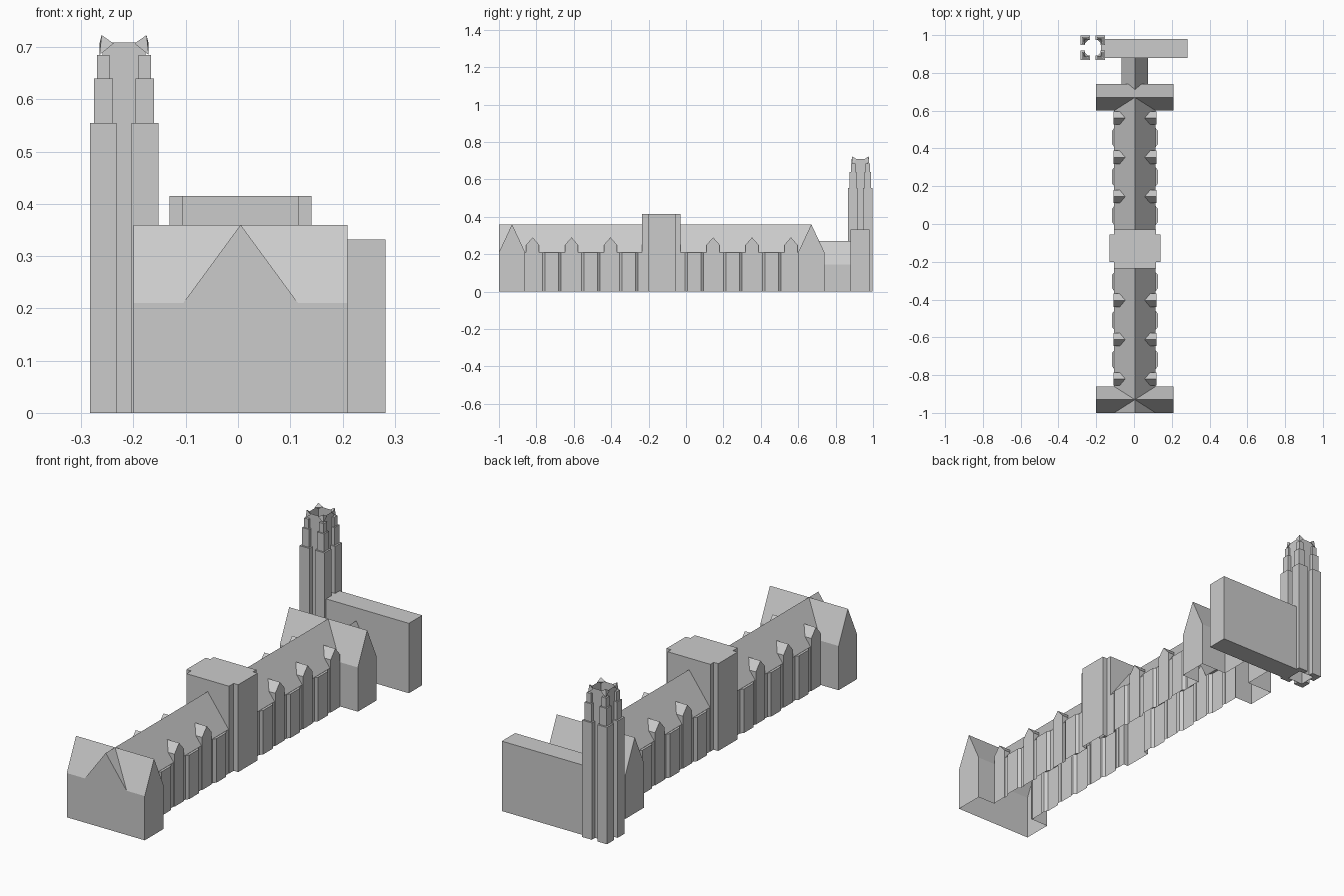
import bpy, bmesh
from mathutils import Vector

if "Cube" in bpy.data.objects:
    bpy.data.objects.remove(bpy.data.objects["Cube"])

CX = 0.005            # centre line of the long range
TX, TY = -0.218, 0.9325   # tower centre


def prism(name, pts, axis, a, b):
    """Extrude a 2D profile between a and b along x (y,z), y (x,z) or z (x,y)."""
    def place(p, t):
        return {'x': (t, p[0], p[1]), 'y': (p[0], t, p[1]), 'z': (p[0], p[1], t)}[axis]
    bm = bmesh.new()
    lo = [bm.verts.new(place(p, a)) for p in pts]
    hi = [bm.verts.new(place(p, b)) for p in pts]
    n = len(pts)
    bm.faces.new(lo)
    bm.faces.new(hi)
    for i in range(n):
        bm.faces.new((lo[i], lo[(i + 1) % n], hi[(i + 1) % n], hi[i]))
    bmesh.ops.recalc_face_normals(bm, faces=bm.faces)
    return finish(name, bm)


def finish(name, bm):
    me = bpy.data.meshes.new(name)
    bm.to_mesh(me)
    bm.free()
    ob = bpy.data.objects.new(name, me)
    bpy.context.scene.collection.objects.link(ob)
    return ob


def box(name, x0, x1, y0, y1, z1):
    return prism(name, [(x0, y0), (x1, y0), (x1, y1), (x0, y1)], 'z', 0, z1)


def house(c, w, eave, ridge):
    """Gabled wall-and-roof profile."""
    return [(c - w, 0), (c + w, 0), (c + w, eave), (c, ridge), (c - w, eave)]


# Long range with a gable flush with the front
hall = prism("long_hall", house(CX, 0.11, 0.21, 0.36), 'y', -1, 0.67)
parts = []

# Cross wings at both ends
for y in (-0.93, 0.67):
    parts.append(prism("cross_wing", house(y, 0.07, 0.21, 0.36), 'x', -0.2, 0.21))

# Central block, cross shaped in plan
parts.append(box("central_block", CX - 0.112, CX + 0.112, -0.235, -0.03, 0.415))
parts.append(box("central_block_sides", CX - 0.136, CX + 0.136, -0.2, -0.055, 0.415))

# Dormers and canted bays, each running through to both sides
for base in (-0.82, 0.145):
    for i in range(3):
        y = base + 0.208 * i
        parts.append(prism("dormer_bay", house(y, 0.035, 0.25, 0.29), 'x', CX - 0.114, CX + 0.114))
for y in (-0.718, -0.51, -0.305, 0.045, 0.25, 0.458):
    half = [(0.108, -0.052), (0.121, -0.036), (0.121, 0.036), (0.108, 0.052)]
    plan = [(CX + x, y + d) for x, d in half] + [(CX - x, y - d) for x, d in half]
    parts.append(prism("canted_bay", plan, 'z', 0, 0.209))

# Low link to the rear block
parts.append(prism("rear_link", house(CX, 0.07, 0.145, 0.27), 'y', 0.69, 0.88))

# Join everything into one shell, then open its underside
operands = bpy.data.collections.new("join_parts")
bpy.context.scene.collection.children.link(operands)
for p in parts:
    bpy.context.scene.collection.objects.unlink(p)
    operands.objects.link(p)
mod = hall.modifiers.new("join", 'BOOLEAN')
mod.operation, mod.solver = 'UNION', 'EXACT'
mod.operand_type, mod.collection = 'COLLECTION', operands
dg = bpy.context.evaluated_depsgraph_get()
joined = bpy.data.meshes.new_from_object(hall.evaluated_get(dg))
hall.modifiers.clear()
hall.data = joined
for p in parts:
    bpy.data.objects.remove(p)
bpy.data.collections.remove(operands)
bm = bmesh.new()
bm.from_mesh(joined)
under = [f for f in bm.faces if all(v.co.z < 1e-4 for v in f.verts)]
bmesh.ops.delete(bm, geom=under, context='FACES')
bm.to_mesh(joined)
bm.free()

# Rear block
box("rear_block", TX + 0.042, 0.282, 0.88, 0.98, 0.332)

# Tower shaft: open tube
C = 0.041
bm = bmesh.new()
ring = [(-C, -C), (C, -C), (C, C), (-C, C)]
lo = [bm.verts.new((TX + x, TY + y, 0)) for x, y in ring]
hi = [bm.verts.new((TX + x, TY + y, 0.709)) for x, y in ring]
for i in range(4):
    j = (i + 1) % 4
    bm.faces.new((lo[i], lo[j], hi[j], hi[i]))
finish("tower_shaft", bm)

# Stepped corner piers and pinnacles
tiers = [(0.0655, 0.0145, 0, 0.555), (0.0575, 0.0215, 0.555, 0.64), (0.0515, 0.0275, 0.64, 0.685)]
for sx in (-1, 1):
    for sy in (-1, 1):
        for o, i, z0, z1 in tiers:
            plan = [(o, i), (o, o), (i, o), (i, C), (C, C), (C, i)]
            prism("tower_pier", [(TX + sx * x, TY + sy * y) for x, y in plan], 'z', z0, z1)
        bm = bmesh.new()
        co = [(0.047, 0.047, 0.685), (0.047, 0.02, 0.707), (0.02, 0.047, 0.707), (0.043, 0.043, 0.723)]
        v = [bm.verts.new((TX + sx * x, TY + sy * y, z)) for x, y, z in co]
        for tri in ((0, 1, 2), (0, 1, 3), (0, 2, 3), (1, 2, 3)):
            bm.faces.new([v[k] for k in tri])
        bmesh.ops.recalc_face_normals(bm, faces=bm.faces)
        finish("tower_pinnacle", bm)
